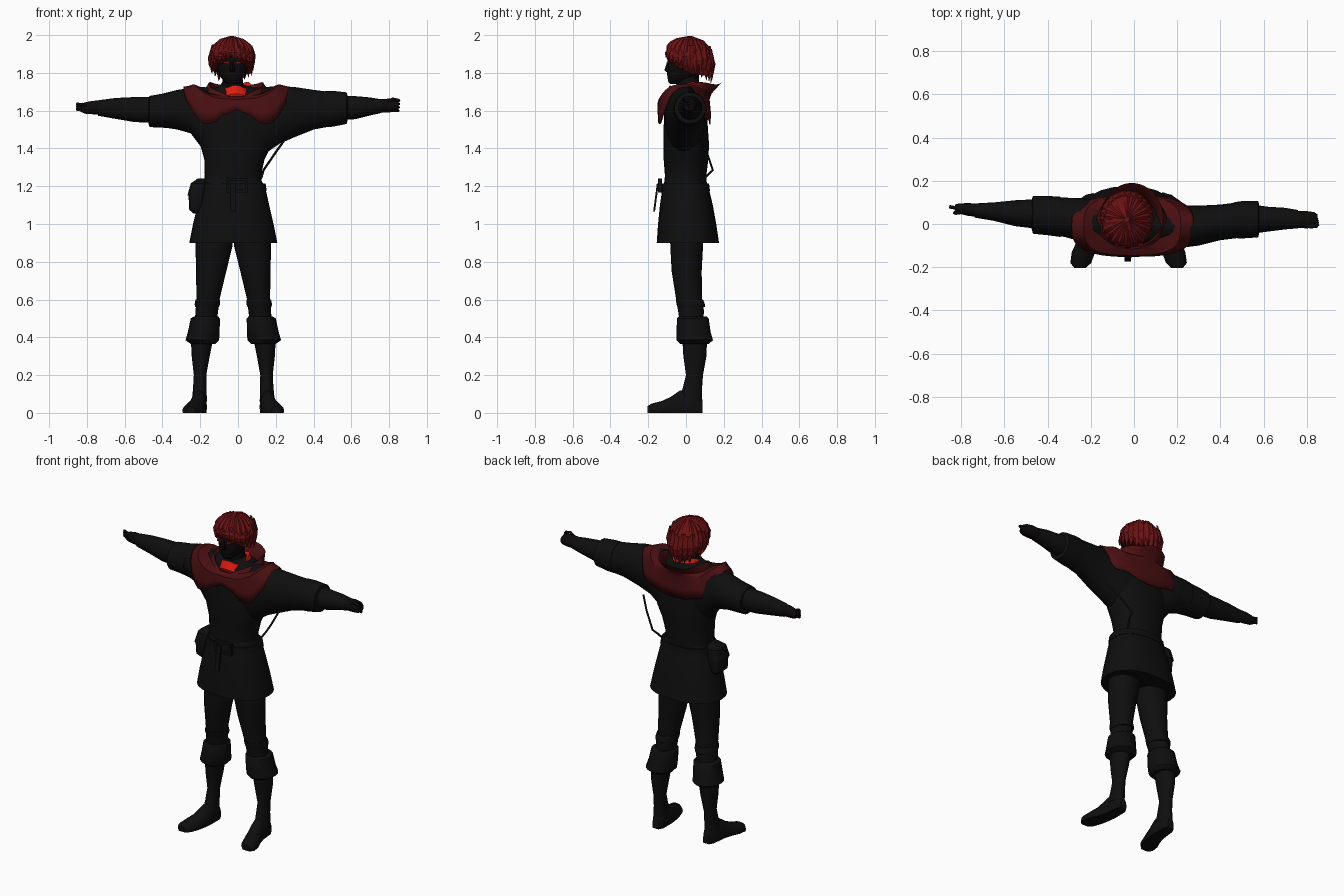
import bpy, bmesh, math, random
from mathutils import Vector

random.seed(4)
MID = -0.025  # body centre line in x


def material(name, rgb):
    m = bpy.data.materials.new(name)
    m.diffuse_color = (*rgb, 1)
    return m


BLACK = material("charcoal cloth", (0.0045, 0.0045, 0.0045))
SKIN = material("shadowed skin", (0.004, 0.003, 0.003))
HAIR = material("deep red hair", (0.15, 0.006, 0.007))
COWL = material("dark maroon cloth", (0.07, 0.005, 0.006))
SCARF = material("bright red cloth", (0.75, 0.012, 0.006))
EYE = material("red eye", (0.2, 0.008, 0.008))


def skin_rings(name, rings, mat, caps=True, thick=0, angle=40):
    """Bridge a list of equal point rings into a surface."""
    bm = bmesh.new()
    vs = [[bm.verts.new(p) for p in r] for r in rings]
    n = len(vs[0])
    for a, b in zip(vs, vs[1:]):
        for i in range(n):
            j = (i + 1) % n
            bm.faces.new((a[i], a[j], b[j], b[i]))
    if caps:
        bm.faces.new(vs[0])
        bm.faces.new(vs[-1])
    bmesh.ops.recalc_face_normals(bm, faces=bm.faces)
    me = bpy.data.meshes.new(name)
    bm.to_mesh(me)
    bm.free()
    ob = bpy.data.objects.new(name, me)
    bpy.context.collection.objects.link(ob)
    me.materials.append(mat)
    if thick:
        s = ob.modifiers.new("thickness", 'SOLIDIFY')
        s.thickness = thick
    bpy.ops.object.select_all(action='DESELECT')
    ob.select_set(True)
    bpy.context.view_layer.objects.active = ob
    bpy.ops.object.shade_smooth_by_angle(angle=math.radians(angle))
    return ob


def loft(name, axis, rows, mat, n=20, flip=False, power=1.0, angle=40):
    """Each row: position on axis, then low/high bounds on the other two axes."""
    rings = []
    for t, a0, a1, b0, b1 in rows:
        ring = []
        for i in range(n):
            c, s = math.cos(i * math.tau / n), math.sin(i * math.tau / n)
            a = (a0 + a1) / 2 + (a1 - a0) / 2 * math.copysign(abs(c) ** power, c)
            b = (b0 + b1) / 2 + (b1 - b0) / 2 * math.copysign(abs(s) ** power, s)
            x, y, z = {'x': (t, a, b), 'y': (a, t, b), 'z': (a, b, t)}[axis]
            ring.append((2 * MID - x if flip else x, y, max(z, 0)))
        rings.append(ring)
    return skin_rings(name, rings, mat, angle=angle)


def box(name, centre, size, mat):
    x, y, z = centre
    dx, dy, dz = (v / 2 for v in size)
    rings = [[(x - dx, y - dy, h), (x + dx, y - dy, h), (x + dx, y + dy, h), (x - dx, y + dy, h)]
             for h in (z - dz, z + dz)]
    return skin_rings(name, rings, mat)


def strip(name, points, radius, mat):
    cu = bpy.data.curves.new(name, 'CURVE')
    cu.dimensions = '3D'
    cu.bevel_depth = radius
    cu.bevel_resolution = 1
    sp = cu.splines.new('POLY')
    sp.points.add(len(points) - 1)
    for p, q in zip(sp.points, points):
        p.co = (*q, 1)
    cu.materials.append(mat)
    bpy.context.collection.objects.link(bpy.data.objects.new(name, cu))


# Tunic: skirt and upper body
loft("tunic_skirt", 'z', [(0.90, -.258, .208, -.155, .175), (1.0, -.238, .188, -.148, .16),
     (1.1, -.213, .165, -.138, .142), (1.19, -.187, .145, -.125, .12), (1.24, -.175, .12, -.11, .1)],
     BLACK, 24, power=.85)
loft("tunic_body", 'z', [(1.18, -.178, .128, -.115, .112), (1.26, -.176, .122, -.112, .108),
     (1.34, -.178, .14, -.118, .118), (1.42, -.2, .18, -.12, .122), (1.52, -.24, .2, -.118, .115),
     (1.62, -.235, .2, -.115, .11), (1.69, -.19, .16, -.09, .1), (1.73, -.1, .06, -.06, .08)],
     BLACK, 24, power=.9)

# Belt, buckle, hanging end and pouch
loft("belt", 'z', [(1.175, -.193, .152, -.13, .127), (1.215, -.186, .146, -.126, .122)], BLACK, 24, power=.85)
for dx, dz, w, h in ((-.05, 0, .015, .07), (.05, 0, .015, .07), (0, .03, .11, .014), (0, -.03, .11, .014)):
    box("buckle_bar", (dx - .005, -.137, 1.205 + dz), (w, .02, h), BLACK)
strap = box("belt_end", (-.028, -.15, 1.14), (.03, .01, .15), BLACK)
for v in strap.data.vertices:
    v.co.y -= (1.21 - v.co.z) * .13
loft("pouch", 'z', [(1.055, -.235, -.195, -.05, .03), (1.075, -.258, -.185, -.07, .05),
     (1.15, -.262, -.175, -.075, .055), (1.215, -.245, -.165, -.065, .045), (1.24, -.215, -.16, -.04, .02)],
     BLACK, 14, power=.6)
loft("pouch_flap", 'z', [(1.15, -.268, -.18, -.08, .06), (1.215, -.25, -.165, -.07, .05),
     (1.235, -.22, -.165, -.045, .025)], BLACK, 14, power=.6)
strip("side_cord", [(.25, .07, 1.45), (.2, .11, 1.38), (.135, .142, 1.285), (.125, .105, 1.25), (.11, .08, 1.22)],
      .006, BLACK)

# Sleeves, forearms and hands: the two arms are held slightly differently
loft("sleeve_right", 'x', [(.05, -.1, .1, 1.36, 1.72), (.14, -.11, .1, 1.37, 1.725), (.22, -.11, .085, 1.425, 1.73),
     (.3, -.1, .085, 1.46, 1.725), (.4, -.075, .09, 1.5, 1.71), (.48, -.065, .1, 1.515, 1.7)], BLACK)
loft("cuff_right", 'x', [(.46, -.065, .1, 1.512, 1.705), (.5, -.067, .106, 1.515, 1.705),
     (.575, -.062, .106, 1.53, 1.697), (.58, -.045, .09, 1.55, 1.68)], BLACK)
loft("forearm_right", 'x', [(.55, -.045, .09, 1.55, 1.68), (.62, -.035, .08, 1.555, 1.677),
     (.7, -.025, .075, 1.575, 1.67), (.76, -.02, .065, 1.588, 1.66)], BLACK, 16)
loft("hand_right", 'x', [(.74, -.018, .06, 1.59, 1.66), (.8, -.02, .06, 1.59, 1.665),
     (.835, -.018, .055, 1.593, 1.66), (.85, -.01, .045, 1.6, 1.645)], SKIN, 14)
loft("sleeve_left", 'x', [(-.1, -.1, .1, 1.36, 1.72), (-.19, -.1, .115, 1.40, 1.725), (-.25, -.08, .12, 1.48, 1.72),
     (-.32, -.06, .122, 1.5, 1.71), (-.42, -.045, .122, 1.515, 1.685)], BLACK)
loft("cuff_left", 'x', [(-.34, -.06, .126, 1.505, 1.7), (-.4, -.052, .13, 1.51, 1.69),
     (-.468, -.045, .13, 1.513, 1.678), (-.475, -.02, .11, 1.535, 1.665)], BLACK)
loft("forearm_left", 'x', [(-.45, -.022, .115, 1.535, 1.672), (-.55, -.01, .11, 1.54, 1.672),
     (-.65, .015, .1, 1.557, 1.667), (-.74, .03, .095, 1.573, 1.655)], BLACK, 16)
loft("hand_left", 'x', [(-.72, .032, .094, 1.578, 1.655), (-.77, .038, .097, 1.58, 1.653),
     (-.81, .048, .095, 1.583, 1.645), (-.83, .055, .09, 1.592, 1.635)], SKIN, 14)
for k in range(4):  # fingers
    z = 1.6 + k * .016
    strip("finger_right", [(.81, .03 - .005 * k, z), (.835, .025, z), (.852, .02 - .01 * k, z + .002 * k)], .008, SKIN)
    z = 1.603 + k * .01
    strip("finger_left", [(-.8, .07, z), (-.83, .075, z), (-.855, .08, z + .004)], .008, SKIN)
strip("thumb_left", [(-.79, .055, 1.62), (-.825, .05, 1.635), (-.835, .055, 1.633)], .008, SKIN)
strip("thumb_right", [(.78, -.005, 1.64), (.82, -.012, 1.662), (.85, -.008, 1.655)], .009, SKIN)

# Legs, folded boot cuffs, boots and feet, mirrored about the body centre
for side, flip in (("right", False), ("left", True)):
    loft("trouser_" + side, 'z', [(.96, -.02, .17, -.085, .095), (.88, -.02, .175, -.083, .09),
         (.75, .012, .172, -.076, .083), (.6, .048, .17, -.052, .085), (.54, .055, .175, -.042, .095),
         (.46, .065, .18, -.03, .09)], BLACK, flip=flip)
    loft("knee_band_" + side, 'z', [(.56, .05, .177, -.045, .1), (.575, .045, .18, -.05, .1),
         (.6, .045, .175, -.054, .09)], BLACK, flip=flip)
    loft("boot_cuff_" + side, 'z', [(.51, .055, .185, -.04, .11), (.5, .046, .2, -.048, .12),
         (.43, .047, .215, -.05, .13), (.385, .05, .228, -.05, .143), (.365, .07, .2, -.03, .12)],
         BLACK, 16, flip=flip)
    loft("boot_shaft_" + side, 'z', [(.4, .08, .2, -.02, .112), (.3, .1, .195, -.014, .108),
         (.2, .118, .184, .0, .09), (.13, .116, .188, -.018, .085), (.06, .115, .195, -.04, .085)],
         BLACK, flip=flip)
    loft("boot_foot_" + side, 'y', [(.087, .13, .175, -.03, .07), (.06, .115, .19, -.05, .11),
         (-.03, .114, .2, -.06, .12), (-.08, .12, .215, -.05, .085), (-.13, .13, .238, -.04, .062),
         (-.18, .148, .245, -.03, .05), (-.205, .175, .225, -.02, .035)], BLACK, 16, flip=flip)

# Head, neck, nose, ears and eyes
loft("neck", 'z', [(1.66, -.09, .04, -.05, .07), (1.8, -.08, .02, -.05, .07)], SKIN, 16)
loft("face", 'z', [(1.742, -.055, -.005, -.085, -.03), (1.755, -.075, .015, -.095, .03),
     (1.79, -.1, .04, -.1, .07), (1.83, -.115, .055, -.098, .1), (1.87, -.12, .06, -.097, .11),
     (1.93, -.115, .055, -.085, .11), (1.965, -.08, .02, -.05, .08)], SKIN)
loft("nose", 'z', [(1.805, -.042, -.018, -.104, -.08), (1.815, -.045, -.015, -.114, -.08),
     (1.86, -.036, -.024, -.1, -.08)], SKIN, 8)
for s in (-1, 1):
    box("eye", (-.03 + s * .034, -.095, 1.855), (.026, .009, .011), EYE)
    loft("ear", 'z', [(1.81, -.03 + s * .085 - .01, -.03 + s * .085 + .01, .0, .02),
         (1.85, -.03 + s * .092 - .012, -.03 + s * .092 + .012, -.005, .035)], SKIN, 8)

# Hair cap with a jagged hem, low at the nape and high over the brow
N = 44
rings = [[] for _ in range(6)]
for i in range(N):
    c, s = math.cos(i * math.tau / N), math.sin(i * math.tau / N)
    hem = 1.82 - .055 * max(s, 0) + .055 * max(-s, 0) + (.022 if i % 2 else -.018) + random.uniform(-.01, .01)
    for k, (f, r) in enumerate(((0, .96), (.22, 1.03), (.45, 1.02), (.68, .88), (.88, .58), (1, .08))):
        r *= 1 + random.uniform(-.02, .02) - (.06 * max(s, 0) if k == 0 else 0)
        rings[k].append((-.033 + .114 * r * c, .022 + .122 * r * s, hem + (1.995 - hem) * f))
skin_rings("hair_cap", rings, HAIR, angle=25)

# Pointed locks lying over the cap
for i in range(26):
    a = i * math.tau / 26
    c, s = math.cos(a), math.sin(a)
    top = 1.93 + random.uniform(-.02, .02)
    tip = 1.835 - .06 * max(s, 0) + .04 * max(-s, 0) + random.uniform(-.015, .015)
    t = Vector((-s, c, 0)) * .022
    rings = []
    for z, r, w in ((top, .92, .6), ((top + tip) / 2, 1.05, 1), (tip, 1.07 - .1 * max(s, 0), .06)):
        p = Vector((-.033 + .112 * r * c, .022 + .12 * r * s, z))
        o = Vector((c, s, 0)) * .009 * w
        rings.append([p + t * w, p + o, p - t * w, p - o])
    skin_rings("hair_lock", rings, HAIR, angle=20)

# Bright scarf around the neck
rings = []
for z, r in ((1.66, .09), (1.69, .098), (1.715, .086), (1.735, .078), (1.72, .06)):
    rings.append([(-.012 + r * math.cos(a), -.005 + r * 1.05 * math.sin(a),
                   z + .012 * math.sin(3 * a) + .012 * math.sin(a))
                  for a in (i * math.tau / 24 for i in range(24))])
skin_rings("scarf", rings, SCARF, caps=False, thick=.006, angle=20)

# Shoulder cowl: raised collar, low front, scalloped hem
N = 48
rings = [[] for _ in range(6)]
for i in range(N):
    a = i * math.tau / N
    c, s = math.cos(a), math.sin(a)
    c6, s6 = (math.copysign(abs(v) ** .65, v) for v in (c, s))
    front, back = max(-s, 0), max(s, 0)
    wave = .014 * math.sin(7 * a)
    split = .05 * max(0, 1 - abs(c) / .25) * (s < 0)
    hem = 1.54 + .185 * abs(c) ** 5 + wave + split
    rings[0].append((-.01 + .1 * c, .01 + .1 * s, 1.68 - .03 * front))
    rings[1].append((-.01 + .145 * c, .025 + (.165 if s > 0 else .135) * s,
                     1.745 - .07 * front ** 1.5 + .006 * math.sin(5 * a)))
    rings[2].append((-.01 + .165 * c, .01 + .125 * s, 1.715 - .04 * front - .025 * back))
    rings[3].append((-.008 + .225 * c6, -.01 + .135 * s6, 1.66 + .08 * c * c))
    rings[4].append((-.006 + .27 * c6, -.01 + .142 * s6, hem * .6 + 1.68 * .4 + .02 * c * c))
    rings[5].append((-.006 + .283 * c6, -.01 + .14 * s6, hem))
skin_rings("shoulder_cowl", rings, COWL, caps=False, thick=.006, angle=25)
